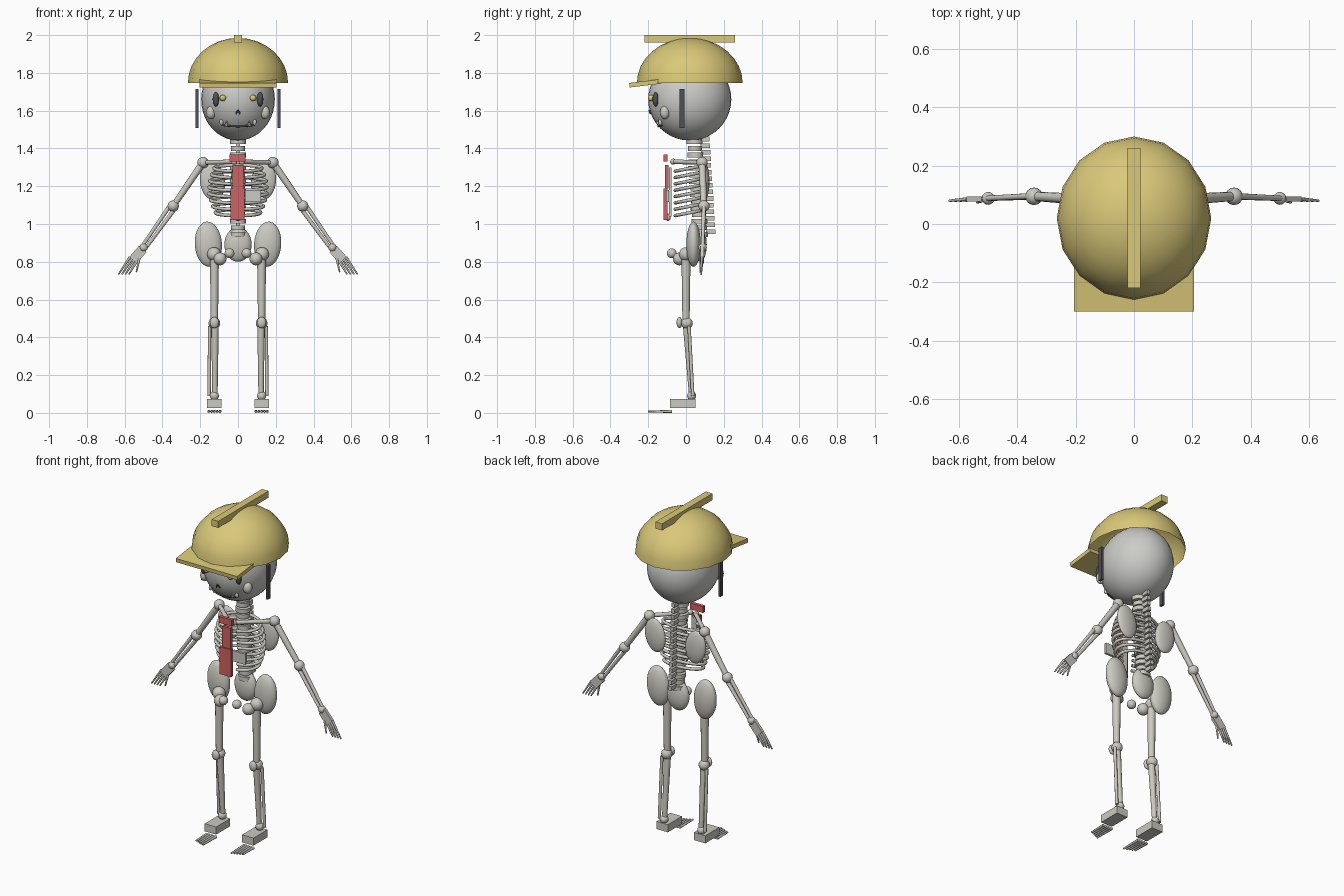
import bpy, bmesh, math
from mathutils import Vector, Matrix, Quaternion

if "Cube" in bpy.data.objects:
    bpy.data.objects.remove(bpy.data.objects["Cube"])


def material(name, r, g, b):
    m = bpy.data.materials.new(name)
    m.diffuse_color = (r, g, b, 1)
    m.use_nodes = True
    m.node_tree.nodes["Principled BSDF"].inputs["Base Color"].default_value = m.diffuse_color
    return m


BONE = material("bone", 0.60, 0.59, 0.53)
SKULL = material("skull grey", 0.60, 0.60, 0.58)
YELLOW = material("helmet yellow", 0.70, 0.58, 0.19)
RED = material("tie red", 0.62, 0.12, 0.12)
DARK = material("dark grey", 0.08, 0.08, 0.09)
BADGE = material("badge grey", 0.58, 0.60, 0.55)


def finish(name, bm, mat):
    mesh = bpy.data.meshes.new(name)
    bm.to_mesh(mesh)
    bm.free()
    mesh.materials.append(mat)
    ob = bpy.data.objects.new(name, mesh)
    bpy.context.collection.objects.link(ob)
    return ob


def placed(loc, rot, size):
    return Matrix.LocRotScale(Vector(loc), rot or Quaternion(), Vector(size))


def ball(name, loc, radii, mat=BONE, rot=None, seg=16, rings=10):
    if not isinstance(radii, tuple):
        radii = (radii,) * 3
    bm = bmesh.new()
    bmesh.ops.create_uvsphere(bm, u_segments=seg, v_segments=rings, radius=1,
                              matrix=placed(loc, rot, radii))
    return finish(name, bm, mat)


def box(name, loc, size, mat=BONE, rot=None):
    bm = bmesh.new()
    bmesh.ops.create_cube(bm, size=1, matrix=placed(loc, rot, size))
    return finish(name, bm, mat)


def rod(name, a, b, r1, r2=None, mat=BONE, sides=12):
    a, b = Vector(a), Vector(b)
    rot = (b - a).to_track_quat('Z', 'Y')
    bm = bmesh.new()
    bmesh.ops.create_cone(bm, cap_ends=True, segments=sides, radius1=r1,
                          radius2=r1 if r2 is None else r2, depth=(b - a).length,
                          matrix=placed((a + b) / 2, rot, (1, 1, 1)))
    return finish(name, bm, mat)


def tube(name, points, radius, mat=BONE):
    curve = bpy.data.curves.new(name, 'CURVE')
    curve.dimensions = '3D'
    curve.bevel_depth = radius
    curve.bevel_resolution = 2
    curve.use_fill_caps = True
    spline = curve.splines.new('POLY')
    spline.points.add(len(points) - 1)
    for p, co in zip(spline.points, points):
        p.co = (*co, 1)
    curve.materials.append(mat)
    ob = bpy.data.objects.new(name, curve)
    bpy.context.collection.objects.link(ob)
    return ob


def tilt_x(deg):
    return Quaternion((1, 0, 0), math.radians(deg))


def tilt_y(deg):
    return Quaternion((0, 1, 0), math.radians(deg))


# Skull
SC, SR = Vector((0, 0.02, 1.66)), Vector((0.195, 0.22, 0.218))
ball("skull", SC, tuple(SR), SKULL, seg=32, rings=20)


def on_face(x, z, out=0.0):
    k = 1 - (x / SR.x) ** 2 - ((z - SC.z) / SR.z) ** 2
    return (x, SC.y - SR.y * math.sqrt(max(k, 0)) - out, z)


# Face details
for s in (-1, 1):
    ball("eye_socket", on_face(s * 0.117, 1.66, 0.005), (0.017, 0.016, 0.038), DARK)
    ball("pupil", on_face(s * 0.08, 1.667, 0.004), 0.017, YELLOW)
    ball("cheekbone", on_face(s * 0.143, 1.59), (0.026, 0.026, 0.035))
    ball("corner_tooth", on_face(s * 0.088, 1.54, 0.002), (0.010, 0.010, 0.018))
    rod("fang", on_face(s * 0.06, 1.525), on_face(s * 0.06, 1.545, 0.006), 0.009, 0.002)
    tube("nostril", [on_face(0, 1.602, 0.003), on_face(s * 0.012, 1.583, 0.003)], 0.004, DARK)
    box("side_strap", (s * 0.217, -0.022, 1.612), (0.014, 0.026, 0.205), DARK)
tube("mouth", [on_face(0.02 * i, 1.517 + 0.0004 * i * i, 0.001) for i in range(-4, 5)],
     0.005, DARK)

# Helmet: open half dome, ridge and tilted brim
bm = bmesh.new()
bmesh.ops.create_uvsphere(bm, u_segments=16, v_segments=16, radius=1)
bmesh.ops.delete(bm, geom=[v for v in bm.verts if v.co.z < -0.01], context='VERTS')
bm.transform(placed((0, 0.02, 1.747), None, (0.265, 0.28, 0.238)))
finish("helmet_dome", bm, YELLOW)
box("helmet_ridge", (0, 0.02, 1.98), (0.044, 0.48, 0.04), YELLOW)
box("helmet_brim", (0, -0.215, 1.745), (0.41, 0.17, 0.024), YELLOW, tilt_x(7))

# Spine: stacked vertebrae with rear processes
COUNT = 15
for i in range(COUNT):
    t = i / (COUNT - 1)
    z, y = 1.435 - 0.49 * t, 0.045 + 0.03 * t
    rod("vertebra", (0, y, z - 0.0125), (0, y, z + 0.0125), 0.037 if i % 2 else 0.042, sides=16)
    box("spinous_process", (0, y + 0.055, z + 0.015), (0.022, 0.05, 0.024))

# Rib cage: rings open at the front
for i in range(8):
    t = i / 7
    z = 1.295 - 0.235 * t
    rx = 0.105 + 0.05 * math.sin(math.pi * (0.15 + 0.75 * t))
    pts = []
    for k in range(29):
        a = math.radians(-90 + 14 + (360 - 28) * k / 28)
        pts.append((rx * math.cos(a), 0.02 + 0.08 * math.sin(a), z + 0.016 * math.sin(a)))
    tube("rib", pts, 0.009)
box("sternum", (0, -0.083, 1.17), (0.035, 0.014, 0.26))
ball("sternum_tip", (0, -0.095, 1.035), (0.02, 0.014, 0.02))

# Tie and badge
box("tie_knot", (-0.002, -0.108, 1.35), (0.085, 0.02, 0.038), RED)
box("tie_upper", (0, -0.102, 1.25), (0.056, 0.018, 0.125), RED)
box("tie_lower", (-0.003, -0.108, 1.105), (0.076, 0.02, 0.165), RED)
box("badge", (0.08, -0.098, 1.148), (0.085, 0.014, 0.065), BADGE)

# Sacrum
ball("sacrum", (0, 0.075, 0.892), (0.072, 0.035, 0.092), seg=24, rings=14)

for s in (-1, 1):
    # Shoulder
    shoulder, elbow, wrist = (s * 0.185, 0.085, 1.325), (s * 0.343, 0.095, 1.095), (s * 0.50, 0.088, 0.875)
    rod("clavicle", (s * 0.015, -0.07, 1.33), shoulder, 0.012)
    ball("clavicle_end", (s * 0.02, -0.068, 1.33), 0.016)
    ball("scapula", (s * 0.135, 0.1, 1.225), (0.066, 0.024, 0.1), rot=tilt_y(s * 8),
         seg=24, rings=14)
    ball("shoulder", shoulder, 0.03)

    # Arm
    rod("humerus", shoulder, elbow, 0.019, 0.016)
    ball("elbow", elbow, 0.03)
    for off in (-0.011, 0.011):
        rod("forearm_bone", (elbow[0] + s * off, elbow[1], elbow[2] + off),
            (wrist[0] + s * off * 0.7, wrist[1], wrist[2] + off * 0.7), 0.011, 0.009)
    ball("wrist", wrist, 0.022)

    # Hand
    aim = Vector((s * 0.66, 0, -0.75))
    box("palm", (s * 0.53, 0.086, 0.838), (0.018, 0.052, 0.078), BONE,
        aim.to_track_quat('Z', 'Y'))
    for i in range(4):
        f = i / 3
        rod("finger", (s * (0.572 - 0.034 * f), 0.085, 0.826 - 0.028 * f),
            (s * (0.633 - 0.055 * f), 0.08, 0.733), 0.007, 0.004, sides=8)
    rod("thumb", (s * 0.523, 0.08, 0.815), (s * 0.538, 0.074, 0.745), 0.007, 0.004, sides=8)

    # Pelvis
    ball("ilium", (s * 0.157, 0.04, 0.893), (0.072, 0.038, 0.12), rot=tilt_y(s * 4),
         seg=24, rings=14)
    ball("pubis", (s * 0.045, -0.075, 0.845), 0.026)
    ball("ischium", (s * 0.095, -0.035, 0.815), 0.034)
    ball("hip_joint", (s * 0.127, 0.0, 0.84), 0.037)

    # Leg
    rod("femur", (s * 0.125, 0, 0.475), (s * 0.125, 0, 0.83), 0.019, 0.024)
    ball("knee", (s * 0.125, 0.005, 0.475), 0.031)
    ball("kneecap", (s * 0.125, -0.035, 0.478), (0.024, 0.015, 0.03))
    rod("tibia", (s * 0.122, 0.03, 0.09), (s * 0.122, 0.003, 0.47), 0.014, 0.02)
    rod("fibula", (s * 0.153, 0.036, 0.09), (s * 0.15, 0.016, 0.46), 0.009)
    ball("ankle", (s * 0.125, 0.03, 0.09), 0.024)

    # Foot
    box("foot", (s * 0.125, -0.018, 0.05), (0.076, 0.134, 0.046))
    for i in range(5):
        x = s * (0.095 + 0.015 * i)
        rod("toe", (x, -0.075, 0.008), (x, -0.2 + 0.006 * i, 0.007), 0.008, 0.005, sides=8)

# Turn curves into meshes and smooth rounded parts
bpy.ops.object.select_all(action='DESELECT')
for ob in bpy.data.objects:
    if ob.type == 'CURVE':
        ob.select_set(True)
        bpy.context.view_layer.objects.active = ob
bpy.ops.object.convert(target='MESH')
bpy.ops.object.select_all(action='SELECT')
bpy.ops.object.shade_smooth_by_angle(angle=math.radians(50))
